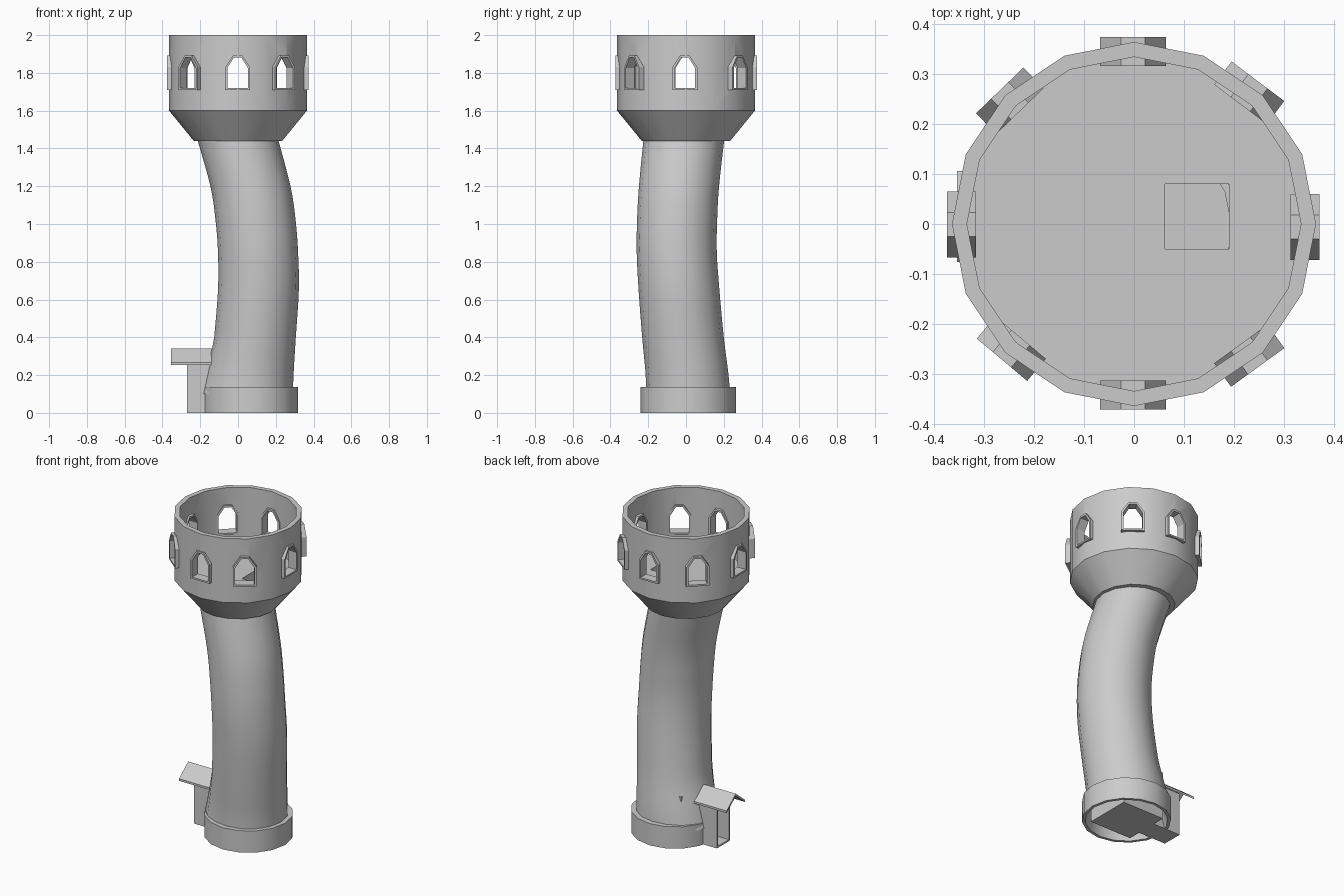
import bpy, bmesh
from math import sin, cos, pi, radians
from mathutils import Matrix, Vector

if "Cube" in bpy.data.objects:
    bpy.data.objects.remove(bpy.data.objects["Cube"])

SIDES = 16


def finish(bm, name, smooth=False):
    bmesh.ops.remove_doubles(bm, verts=bm.verts, dist=1e-5)
    bmesh.ops.recalc_face_normals(bm, faces=bm.faces)
    me = bpy.data.meshes.new(name)
    bm.to_mesh(me)
    bm.free()
    ob = bpy.data.objects.new(name, me)
    bpy.context.collection.objects.link(ob)
    if smooth:
        soften(ob)
    return ob


def activate(ob):
    bpy.ops.object.select_all(action='DESELECT')
    ob.select_set(True)
    bpy.context.view_layer.objects.active = ob


def soften(ob):
    activate(ob)
    bpy.ops.object.shade_smooth_by_angle(angle=radians(32))


def cut(ob, cutters):
    activate(ob)
    for c in cutters:
        m = ob.modifiers.new("cut", 'BOOLEAN')
        m.operation, m.solver, m.object = 'DIFFERENCE', 'EXACT', c
        bpy.ops.object.modifier_apply(modifier=m.name)


def stack(name, rings, cyclic=False, bulge=None, smooth=False):
    """Round solid from rings (x, y, z, radius)."""
    bm = bmesh.new()
    loops = []
    for x, y, z, r in rings:
        loop = []
        for i in range(SIDES):
            a = 2 * pi * i / SIDES
            q = r + (bulge(z, a) if bulge else 0)
            loop.append(bm.verts.new((x + q * cos(a), y + q * sin(a), z)))
        loops.append(loop)
    pairs = list(zip(loops, loops[1:])) + ([(loops[-1], loops[0])] if cyclic else [])
    for a, b in pairs:
        for i in range(SIDES):
            j = (i + 1) % SIDES
            bm.faces.new((a[i], a[j], b[j], b[i]))
    return finish(bm, name, smooth)


def prism(name, outline, depth0, depth1, mat, inner=None):
    """Extrude a 2D outline along local z, optionally hollowed by a matching inner outline."""
    bm = bmesh.new()

    def loop(pts, d):
        return [bm.verts.new(mat @ Vector((u, v, d))) for u, v in pts]
    n = len(outline)
    a, b = loop(outline, depth0), loop(outline, depth1)
    if inner:
        ls = [a, b, loop(inner, depth1), loop(inner, depth0)]
        for p, q in zip(ls, ls[1:] + ls[:1]):
            for i in range(n):
                j = (i + 1) % n
                bm.faces.new((p[i], p[j], q[j], q[i]))
    else:
        bm.faces.new(a)
        bm.faces.new(b)
        for i in range(n):
            j = (i + 1) % n
            bm.faces.new((a[i], a[j], b[j], b[i]))
    return finish(bm, name)


def rect(x0, x1, y0, y1):
    return [(x0, y0), (x1, y0), (x1, y1), (x0, y1)]


def outward(x, y, ang):
    """Matrix with local x sideways, local y up, local z pointing outward."""
    a = radians(ang)
    return Matrix(((-sin(a), 0, cos(a), x), (cos(a), 0, sin(a), y),
                   (0, 1, 0, 0), (0, 0, 0, 1)))


I = Matrix.Identity(4)

# Curved shaft of the tower, with a swelling around the door
keys = [(.068, .012, .10, .222), (.076, .004, .22, .219), (.09, -.016, .4, .216),
        (.108, -.037, .65, .214), (.106, -.049, .85, .212), (.093, -.047, 1.02, .212),
        (.066, -.037, 1.2, .212), (-.002, -.011, 1.45, .214)]
path = []
for i in range(len(keys) - 1):
    p0, p1 = Vector(keys[max(i - 1, 0)]), Vector(keys[i])
    p2, p3 = Vector(keys[i + 1]), Vector(keys[min(i + 2, len(keys) - 1)])
    for s in range(4):
        t = s / 4
        path.append(.5 * (2 * p1 + (p2 - p0) * t + (2 * p0 - 5 * p1 + 4 * p2 - p3) * t * t
                          + (3 * p1 - p0 - 3 * p2 + p3) * t ** 3))
path.append(Vector(keys[-1]))
inside = [p - Vector((0, 0, 0, .015)) for p in reversed(path)]


def door_bulge(z, a):
    return .045 * max(0, 1 - (z - .1) / .28) * max(0, -cos(a)) ** 2


shaft = stack("tower_shaft", path + inside, True, door_bulge)

# Plinth ring
plinth = stack("plinth", [(.065, .012, z, r) for z, r in
                          ((0, .253), (.136, .253), (.136, .2), (0, .235))], True)

# Lookout head with flared underside, floor and parapet
head = stack("lookout_head", [(0, 0, z, r) for z, r in
             ((1.44, 0), (1.44, .234), (1.6, .365), (2, .365), (2, .335), (1.62, .335), (1.62, 0))])

# Eight windows: frames plus openings through the wall
outer = [(-.066, 1.71), (.066, 1.71), (.066, 1.83), (.024, 1.893), (-.024, 1.893), (-.066, 1.83)]
inner = [(-.054, 1.72), (.054, 1.72), (.054, 1.826), (.02, 1.881), (-.02, 1.881), (-.054, 1.826)]
mid = [((a + c) / 2, (b + d) / 2) for (a, b), (c, d) in zip(outer, inner)]
windows = [(.343, -.006, 0), (.231, .263, 53), (-.002, .346, 90), (-.249, .247, 134),
           (-.346, -.001, 180), (-.246, -.25, 230), (-.002, -.343, 270), (.231, -.264, 306)]
cutters = []
for k, (x, y, ang) in enumerate(windows):
    m = outward(x, y, ang)
    prism(f"window_frame_{k + 1}", outer, -.029, .029, m, inner)
    cutters.append(prism("window_cutter", mid, -.09, .09, m))
well = prism("stair_cutter", rect(.062, .19, -.05, .08), 1.4, 1.7, I)
cut(head, cutters + [well])

# Ground room, ceiling and ladder well inside the shaft
room = prism("room_walls", rect(-.08, .21, -.13, .16), 0, .3, I, rect(-.075, .205, -.125, .155))
prism("room_ceiling", rect(-.08, .21, -.13, .16), .295, .3, I, rect(.062, .19, -.05, .08))
prism("ladder_well", rect(.06, .192, -.052, .082), .3, 1.5, I, rect(.062, .19, -.05, .08))
prism("room_floor", rect(-.08, .21, -.13, .16), 0, .01, I)
prism("doorway_floor", rect(-.27, -.08, -.05, .08), 0, .01, I)

# Door opening
door = prism("door_cutter", rect(-.4, -.03, -.04, .07), .01, .235, I)
for ob in (shaft, plinth, room):
    cut(ob, [door])
for ob in (shaft, plinth, head):
    soften(ob)

# Porch frame and its gabled roof
west = outward(0, .015, 180)
prism("door_porch", [(-.065, 0), (.065, 0), (.065, .268), (0, .328), (-.065, .268)], .075, .27, west,
      [(-.053, .01), (.053, .01), (.053, .235), (0, .24), (-.053, .235)])
prism("porch_roof", [(-.091, .254), (0, .325), (.091, .254), (.091, .267), (0, .34), (-.091, .267)],
      .13, .355, west)

for c in cutters + [well, door]:
    bpy.data.objects.remove(c)
